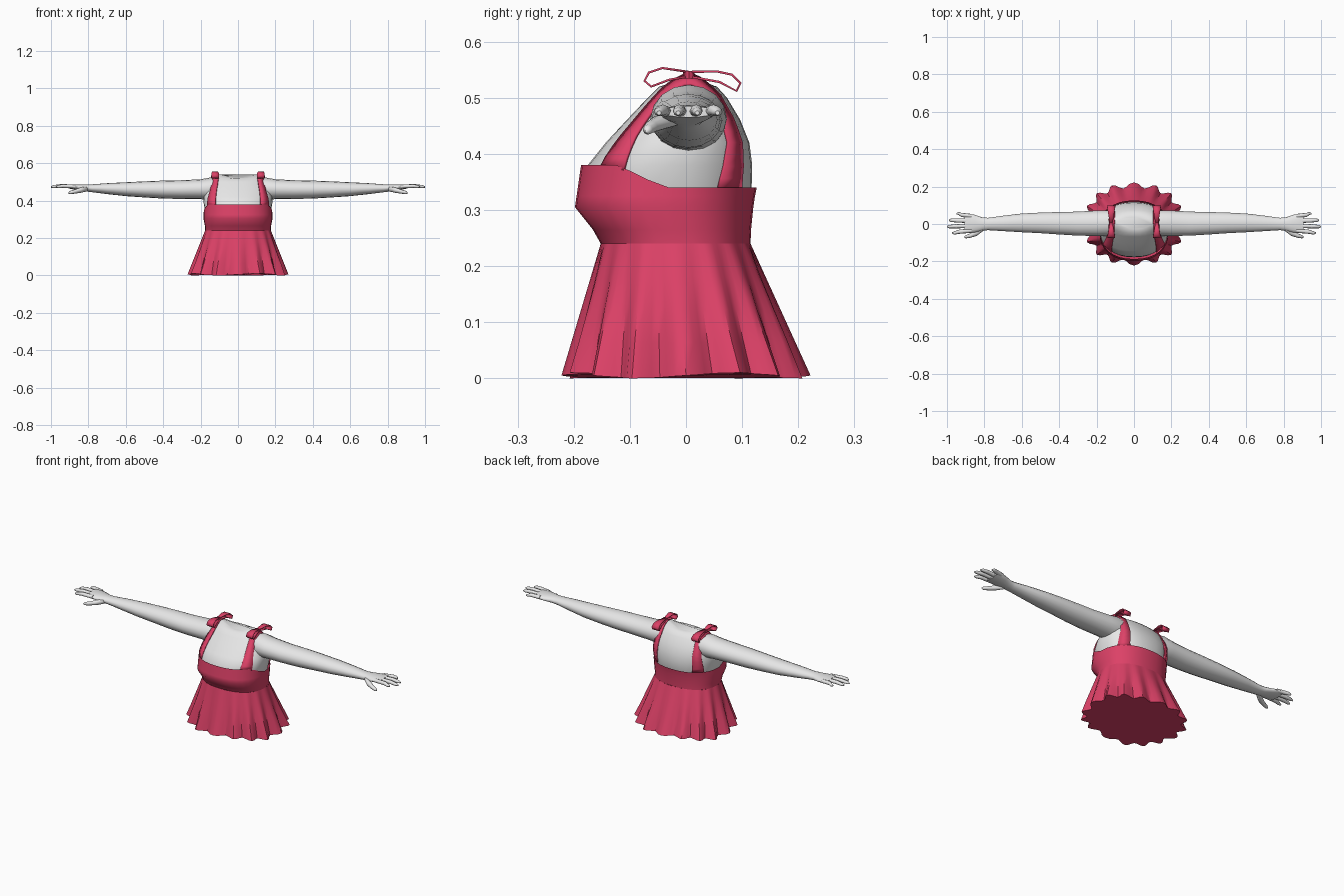
import bpy, bmesh, math
from mathutils import Vector

if "Cube" in bpy.data.objects:
    bpy.data.objects.remove(bpy.data.objects["Cube"])


def material(name, rgb):
    m = bpy.data.materials.new(name)
    m.diffuse_color = (*rgb, 1)
    m.use_nodes = True
    m.node_tree.nodes["Principled BSDF"].inputs["Base Color"].default_value = m.diffuse_color
    return m


SKIN = material("pale grey", (0.8, 0.8, 0.8))
RED = material("raspberry red", (0.72, 0.053, 0.136))


def make(name, verts, faces, mat, angle=40):
    me = bpy.data.meshes.new(name)
    me.from_pydata([tuple(v) for v in verts], [], faces)
    bm = bmesh.new()
    bm.from_mesh(me)
    bmesh.ops.recalc_face_normals(bm, faces=bm.faces)
    bm.to_mesh(me)
    bm.free()
    me.materials.append(mat)
    ob = bpy.data.objects.new(name, me)
    bpy.context.collection.objects.link(ob)
    bpy.context.view_layer.objects.active = ob
    ob.select_set(True)
    bpy.ops.object.shade_smooth_by_angle(angle=math.radians(angle))
    ob.select_set(False)
    return ob


def bridge(rings, bottom=True, top=True):
    """Faces joining equal-length closed rings."""
    n = len(rings[0])
    verts = [p for r in rings for p in r]
    faces = [(i * n + j, i * n + (j + 1) % n, (i + 1) * n + (j + 1) % n, (i + 1) * n + j)
             for i in range(len(rings) - 1) for j in range(n)]
    if bottom:
        faces.append(tuple(range(n)))
    if top:
        faces.append(tuple(range(len(verts) - n, len(verts))))
    return verts, faces


def oval(z, hx, front, back, n=32, power=2.3, pleat=0):
    """Horizontal rounded-box ring with optional pleats."""
    cy, hy, pts = (front + back) / 2, (back - front) / 2, []
    for j in range(n):
        a = 2 * math.pi * j / n
        c, s = math.cos(a), math.sin(a)
        k = 1 - pleat * (0.5 - 0.5 * math.cos(16 * a))
        x = math.copysign(abs(c) ** (2 / power), c) * hx * k
        y = math.copysign(abs(s) ** (2 / power), s) * hy * k + cy
        pts.append(Vector((x, y, z)))
    return pts


def tube(name, stations, n, side):
    """Sideways limb: stations are (x, y, z, half depth, half height)."""
    rings = [[(side * x, y + ry * math.cos(2 * math.pi * j / n), z + rz * math.sin(2 * math.pi * j / n))
              for j in range(n)] for x, y, z, ry, rz in stations]
    return make(name, *bridge(rings), SKIN, 60)


# Torso with a shallow saddle at the neck
rings = [oval(*r) for r in [
    (0.30, 0.165, -0.165, 0.105), (0.34, 0.174, -0.178, 0.117), (0.38, 0.183, -0.175, 0.118),
    (0.42, 0.184, -0.143, 0.113), (0.46, 0.172, -0.106, 0.097), (0.50, 0.152, -0.068, 0.073),
    (0.52, 0.132, -0.048, 0.055), (0.535, 0.10, -0.025, 0.035)]]
for p in rings[-1]:
    p.z = 0.524 + 0.016 * min(1, abs(p.x) / 0.09) ** 2
torso = make("torso", *bridge(rings), SKIN, 60)

# Bodice with a higher front neckline and low armholes
rings = [oval(*r) for r in [
    (0.24, 0.176, -0.152, 0.115), (0.265, 0.177, -0.166, 0.116), (0.305, 0.185, -0.198, 0.120),
    (0.325, 0.184, -0.195, 0.123), (0.34, 0.183, -0.187, 0.126)]]
for p in rings[-1]:
    p.z = 0.34 + 0.04 * min(1, max(0, (-p.y - 0.04) / 0.08))
make("bodice", *bridge(rings, False, False), RED, 50)

# Pleated flared skirt with closed underside
rings = []
for i in range(5):
    t = i / 4
    rings.append(oval(0.005 + 0.235 * t, 0.27 + (0.176 - 0.27) * t, -0.222 + 0.07 * t,
                      0.222 - 0.107 * t, 96, 2.3, 0.13 * (1 - t) ** 0.8))
for j, p in enumerate(rings[0]):
    p.z = 0.005 + 0.005 * math.sin(j * math.pi / 12)
make("skirt", *bridge(rings, True, False), RED, 35)

# Strap edges from front to back: inner edge then outer edge
INNER = [(.122, -.158, .375), (.115, -.10, .45), (.107, -.05, .523), (.104, .01, .545),
         (.104, .065, .507), (.107, .10, .42), (.112, .11, .335)]
OUTER = [(.165, -.112, .37), (.152, -.08, .45), (.142, -.047, .513), (.14, .01, .535),
         (.14, .062, .50), (.15, .077, .42), (.158, .06, .335)]
# Bow loops: (y, z, half width)
FRONT_LOOP = [(.005, .546, .008), (-.042, .553, .016), (-.066, .545, .02), (-.074, .53, .02),
              (-.062, .52, .02), (-.03, .532, .014), (.005, .538, .008)]
BACK_LOOP = [(.005, .546, .008), (.055, .547, .016), (.082, .541, .02), (.097, .526, .022),
             (.09, .512, .022), (.06, .528, .014), (.005, .538, .008)]


def ribbon(name, pairs, thickness):
    verts = [p for pair in pairs for p in pair]
    faces = [(2 * i, 2 * i + 1, 2 * i + 3, 2 * i + 2) for i in range(len(pairs) - 1)]
    ob = make(name, verts, faces, RED)
    return ob, thickness


def solidify(ob, thickness):
    mod = ob.modifiers.new("thickness", 'SOLIDIFY')
    mod.thickness = thickness
    mod.offset = 0


for side, label in ((1, "left"), (-1, "right")):
    # Shoulder strap hugging the torso
    pairs = []
    for i in range(len(INNER) - 1):
        for k in range(4):
            row = []
            for edge in (INNER, OUTER):
                p = Vector(edge[i]).lerp(Vector(edge[i + 1]), k / 4)
                row.append(Vector((side * p.x, p.y, p.z)))
            pairs.append(row)
    pairs.append([Vector((side * e[-1][0], e[-1][1], e[-1][2])) for e in (INNER, OUTER)])
    strap, _ = ribbon(label + "_strap", pairs, 0)
    wrap = strap.modifiers.new("hug", 'SHRINKWRAP')
    wrap.target = torso
    wrap.wrap_mode = 'OUTSIDE_SURFACE'
    wrap.offset = 0.004
    solidify(strap, 0.005)

    # Bow loops and knot on the shoulder
    for loop, where in ((FRONT_LOOP, "front"), (BACK_LOOP, "back")):
        pairs = [[Vector((side * 0.122 - w, y, z)), Vector((side * 0.122 + w, y, z))] for y, z, w in loop]
        ob, _ = ribbon(f"{label}_{where}_bow_loop", pairs, 0)
        solidify(ob, 0.004)
    knot = [[Vector((side * 0.122 + 0.012 * math.cos(a * math.pi / 4), 0.005 + 0.01 * math.sin(a * math.pi / 4), z))
             for a in range(8)] for z in (0.534, 0.548)]
    make(label + "_bow_knot", *bridge(knot), RED)

    # Arm running into the palm
    tube(label + "_arm", [
        (0.09, .005, .462, .062, .058), (0.15, .005, .463, .068, .060), (0.20, .004, .461, .068, .053),
        (0.30, .002, .459, .064, .050), (0.40, .004, .459, .060, .048), (0.50, .006, .460, .055, .043),
        (0.60, .006, .461, .050, .037), (0.70, .003, .464, .041, .029), (0.78, .000, .466, .033, .021),
        (0.81, .000, .468, .035, .019), (0.85, .002, .471, .047, .016), (0.885, .004, .474, .051, .013),
        (0.905, .004, .475, .048, .010)], 16, side)

    # Fingers and thumb
    for name, y0, y1, tip in (("index", -.035, -.048, .972), ("middle", -.010, -.014, 1.0),
                              ("ring", .017, .020, .99), ("little", .042, .056, .948)):
        tube(f"{label}_{name}_finger", [
            (0.87, y0, .475, .012, .010), ((0.9 + tip) / 2, (y0 + y1) / 2, .478, .011, .010),
            (tip - .012, y1, .475, .009, .008), (tip, y1, .473, .004, .004)], 8, side)
    tube(label + "_thumb", [
        (0.805, -.018, .464, .018, .014), (0.84, -.046, .456, .017, .014), (0.875, -.062, .448, .012, .011),
        (0.898, -.068, .443, .009, .009), (0.906, -.069, .441, .004, .004)], 8, side)
